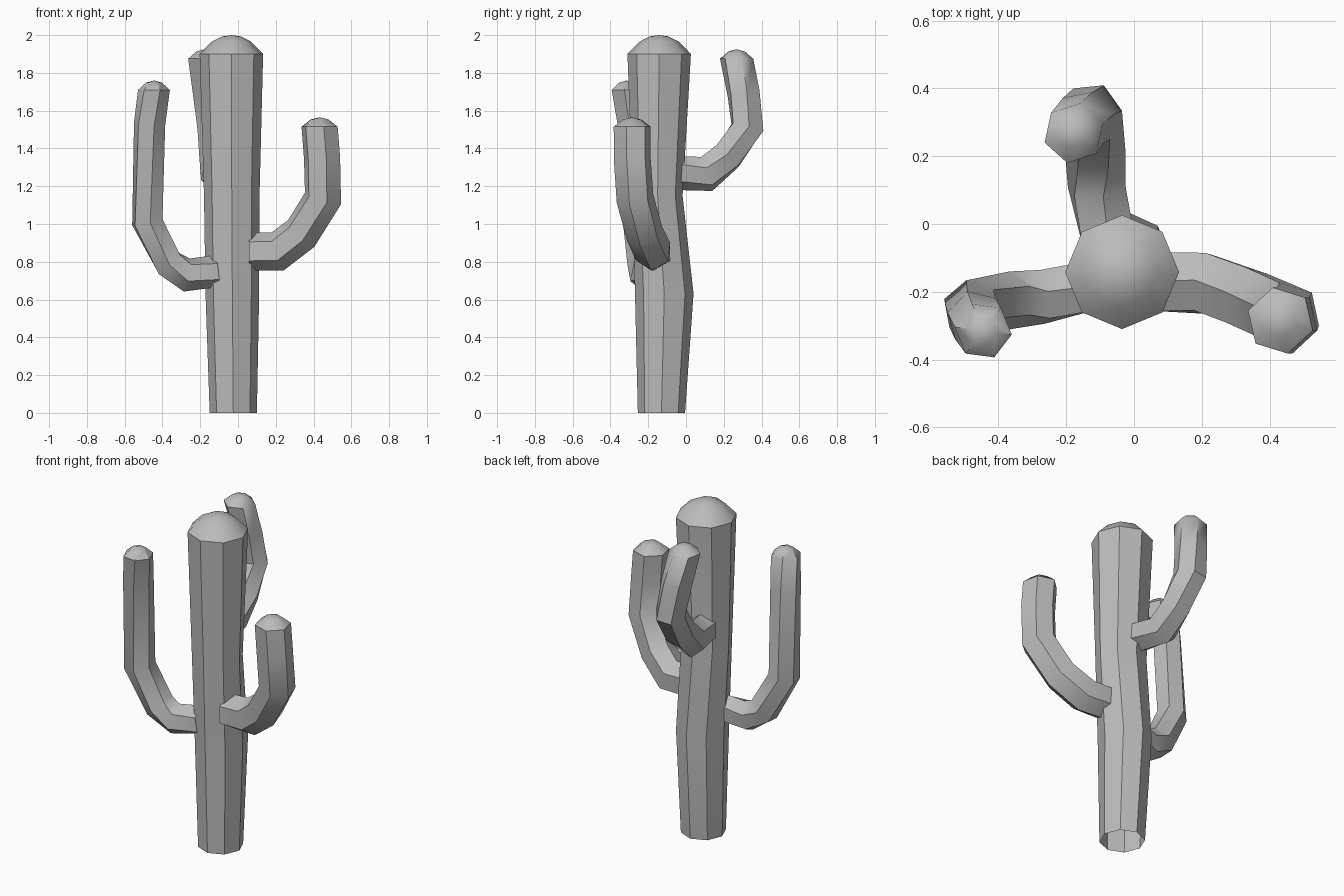
import bpy, bmesh, math
from mathutils import Vector

cube = bpy.data.objects.get("Cube")
if cube:
    bpy.data.objects.remove(cube, do_unlink=True)

grey = bpy.data.materials.new("plain grey")
grey.use_nodes = True
grey.diffuse_color = (0.5, 0.5, 0.5, 1)
grey.node_tree.nodes["Principled BSDF"].inputs["Base Color"].default_value = (0.5, 0.5, 0.5, 1)


def skin(name, rings, apex):
    """Bridge rings of points into a tube, open below and closed by a fan."""
    bm = bmesh.new()
    loops = [[bm.verts.new(p) for p in ring] for ring in rings]
    n = len(loops[0])
    for a, b in zip(loops, loops[1:]):
        for i in range(n):
            j = (i + 1) % n
            bm.faces.new((a[i], a[j], b[j], b[i]))
    tip = bm.verts.new(apex)
    for i in range(n):
        bm.faces.new((loops[-1][i], loops[-1][(i + 1) % n], tip))
    bmesh.ops.recalc_face_normals(bm, faces=bm.faces)
    mesh = bpy.data.meshes.new(name)
    bm.to_mesh(mesh)
    bm.free()
    mesh.materials.append(grey)
    obj = bpy.data.objects.new(name, mesh)
    bpy.context.collection.objects.link(obj)
    bpy.ops.object.select_all(action="DESELECT")
    obj.select_set(True)
    bpy.context.view_layer.objects.active = obj
    bpy.ops.object.shade_smooth_by_angle(angle=math.radians(41))


def ring(centre, u, v, sides, turn=0):
    angles = [turn + math.tau * i / sides for i in range(sides)]
    return [centre + u * math.cos(a) + v * math.sin(a) for a in angles]


def arm(name, path, radius, twist):
    """Sweep a mitred hexagon along the path and round off its tip."""
    pts = [Vector(p) for p in path]
    side = (pts[-1] - pts[0]).cross(Vector((0, 0, 1))).normalized()
    rings = []
    for i, p in enumerate(pts):
        before = (p - pts[max(i - 1, 0)]).normalized()
        after = (pts[min(i + 1, len(pts) - 1)] - p).normalized()
        along = (before + after).normalized()
        if i == len(pts) - 1:
            along = Vector((0, 0, 1))
        u = (side - along * side.dot(along)).normalized()
        v = along.cross(u)
        stretch = 1
        if 0 < i < len(pts) - 1:
            stretch = 1 / max(along.dot(after), 0.8)
        turn = math.radians(30 + twist * i / (len(pts) - 1))
        rings.append(ring(p, u * radius, v * radius * stretch, 6, turn))
    top = pts[-1]
    rings.append([top + (q - top) * 0.5 + Vector((0, 0, 0.038)) for q in rings[-1]])
    skin(name, rings, top + Vector((0, 0, 0.05)))


# Trunk: centre x, centre y, height, half width, half depth
trunk = [(-0.025, -0.13, 0, 0.125, 0.125), (-0.03, -0.115, 0.63, 0.142, 0.155),
         (-0.033, -0.15, 1.15, 0.147, 0.132), (-0.035, -0.142, 1.9, 0.168, 0.168),
         (-0.035, -0.142, 1.965, 0.105, 0.105), (-0.035, -0.142, 1.993, 0.05, 0.05)]
skin("trunk", [ring(Vector((x, y, z)), Vector((w, 0, 0)), Vector((0, d, 0)), 8)
               for x, y, z, w, d in trunk], (-0.035, -0.142, 2))

# Arms: path from the trunk to the tip
arm("right_arm", [(-0.12, -0.18, 0.75), (-0.27, -0.215, 0.73), (-0.365, -0.225, 0.79),
                  (-0.48, -0.25, 1.01), (-0.468, -0.28, 1.53), (-0.445, -0.315, 1.71)],
    0.085, 30)
arm("left_arm", [(0.06, -0.17, 0.855), (0.21, -0.175, 0.855), (0.335, -0.22, 0.95),
                 (0.45, -0.27, 1.135), (0.445, -0.285, 1.35), (0.432, -0.285, 1.515)],
    0.1, 0)
arm("back_arm", [(-0.075, -0.05, 1.27), (-0.11, 0.11, 1.265), (-0.115, 0.22, 1.36),
                 (-0.125, 0.325, 1.51), (-0.15, 0.305, 1.69), (-0.178, 0.268, 1.875)],
    0.09, 30)
